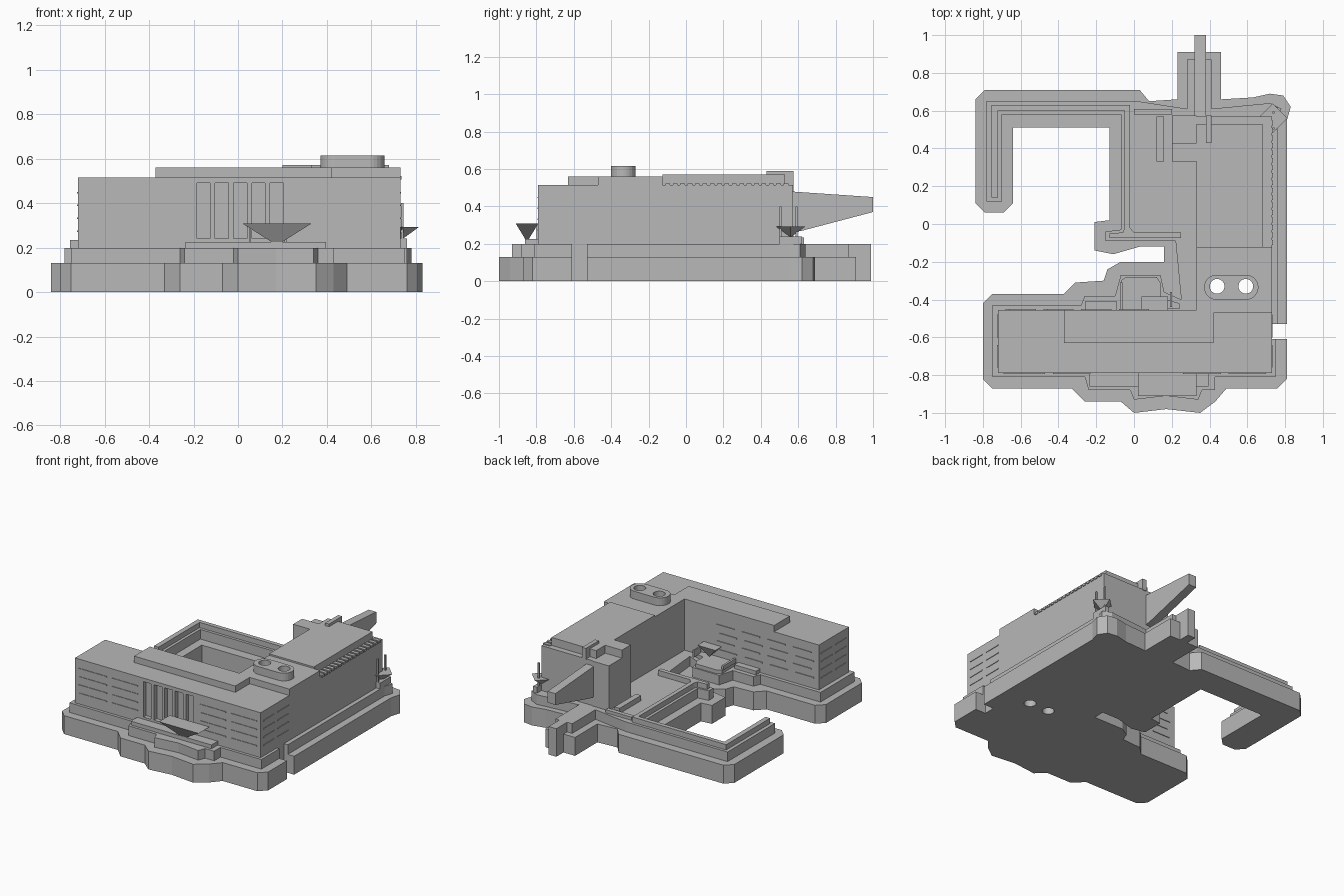
import bpy, bmesh, math

old = bpy.data.objects.get("Cube")
if old:
    bpy.data.objects.remove(old)

stone = bpy.data.materials.new("stone_grey")
stone.use_nodes = True
GREY = (0.48, 0.48, 0.48, 1)
stone.diffuse_color = GREY
stone.node_tree.nodes["Principled BSDF"].inputs["Base Color"].default_value = GREY


def finish(name, bm):
    bmesh.ops.recalc_face_normals(bm, faces=bm.faces)
    mesh = bpy.data.meshes.new(name)
    bm.to_mesh(mesh)
    bm.free()
    mesh.materials.append(stone)
    ob = bpy.data.objects.new(name, mesh)
    bpy.context.collection.objects.link(ob)
    return ob


def prism(name, outline, z0, z1):
    """Extrude a plan outline from z0 up to z1."""
    bm = bmesh.new()
    face = bm.faces.new([bm.verts.new((x, y, z0)) for x, y in outline])
    new = bmesh.ops.extrude_face_region(bm, geom=[face])["geom"]
    verts = [v for v in new if isinstance(v, bmesh.types.BMVert)]
    bmesh.ops.translate(bm, verts=verts, vec=(0, 0, z1 - z0))
    return finish(name, bm)


def add_box(bm, x0, x1, y0, y1, z0, z1):
    made = bmesh.ops.create_cube(bm, size=1)["verts"]
    bmesh.ops.scale(bm, verts=made, vec=(x1 - x0, y1 - y0, z1 - z0))
    bmesh.ops.translate(bm, verts=made, vec=((x0 + x1) / 2, (y0 + y1) / 2, (z0 + z1) / 2))


def boxes(name, items):
    bm = bmesh.new()
    for item in items:
        add_box(bm, *item)
    return finish(name, bm)


def box(name, *size):
    return boxes(name, [size])


def fan_canopy(name, centre, tip, half_w, half_d, top, turn=0):
    """Upside-down pyramid with a flat top."""
    bm = bmesh.new()
    c, s = math.cos(turn), math.sin(turn)
    rim = []
    for i, j in ((-1, -1), (1, -1), (1, 1), (-1, 1)):
        px, py = i * half_w, j * half_d
        rim.append(bm.verts.new((centre[0] + c * px - s * py, centre[1] + s * px + c * py, top)))
    apex = bm.verts.new((centre[0], centre[1], tip))
    bm.faces.new(rim)
    for k in range(4):
        bm.faces.new((rim[k], rim[(k + 1) % 4], apex))
    return finish(name, bm)


def cut(ob, cutter):
    mod = ob.modifiers.new("cut", "BOOLEAN")
    mod.operation = "DIFFERENCE"
    mod.solver = "EXACT"
    mod.object = cutter


# Ground base with courtyard, notch and side gap
base = prism("ground_base", [
    (-.84, .66), (-.79, .71), (.03, .71), (.08, .65), (.23, .66), (.23, .91),
    (.46, .91), (.46, .66), (.63, .67), (.72, .69), (.79, .68), (.83, .62),
    (.81, .55), (.81, -.53), (.73, -.53), (.73, -.61), (.81, -.61), (.81, -.82),
    (.76, -.87), (.49, -.87), (.43, -.94), (.35, -1), (.17, -.98), (0, -1),
    (-.07, -.94), (-.26, -.94), (-.33, -.87), (-.75, -.87), (-.8, -.82), (-.8, -.42),
    (-.75, -.37), (-.37, -.37), (-.31, -.31), (-.16, -.3), (-.14, -.24), (-.07, -.2),
    (.16, -.2), (.16, -.12), (.03, -.12), (-.11, -.16), (-.21, -.14), (-.21, .01),
    (-.13, .02), (-.13, .51), (-.64, .51), (-.64, .11), (-.69, .06), (-.79, .06),
    (-.84, .11)], 0, .13)

# Second terrace level
front_tier = prism("front_terrace", [
    (-.75, -.81), (-.26, -.81), (-.24, -.88), (-.02, -.88), (0, -.93), (.17, -.91),
    (.34, -.93), (.36, -.88), (.43, -.88), (.43, -.81), (.75, -.81), (.75, -.61),
    (.73, -.61), (.73, -.4), (.25, -.4), (.16, -.36), (.14, -.27), (-.07, -.27),
    (-.1, -.38), (-.26, -.38), (-.28, -.43), (-.75, -.43)], .13, .198)
rear_tier = prism("plaza_terrace", [
    (.25, -.4), (.73, -.4), (.73, -.53), (.76, -.53), (.76, .55), (.78, .61), (.72, .64),
    (.41, .61), (.41, .87), (.28, .87), (.28, .61), (.02, .65), (-.78, .65), (-.78, .12),
    (-.7, .12), (-.7, .58), (-.07, .58), (-.07, -.03), (-.15, -.04), (-.15, -.09),
    (.22, -.09)], .13, .198)
wall = prism("garden_wall", [
    (-.755, .14), (-.72, .14), (-.72, .6), (-.05, .6), (-.05, -.02), (-.06, -.045),
    (-.13, -.05), (-.13, -.075), (.25, -.075), (.25, -.045), (0, -.045), (-.02, -.02),
    (-.02, .63), (-.755, .63)], .198, .235)
box("north_border", .0, .2, .58, .61, .19, .22)
box("plaza_bench", .12, .16, .33, .57, .19, .235)
box("east_curb", .73, .76, .5, .62, .19, .24)

# Front block, with tall recessed windows
front = box("front_block", -.72, .73, -.79, -.455, .19, .515)
recess = boxes("window_cutters", [
    (-.185 + i * .0825, -.125 + i * .0825, -.83, -.76, .24, .49) for i in range(5)])

# Rear wing and its roof levels
wing = box("rear_wing", .33, .73, -.456, .57, .19, .515)
box("stair_tower", .2, .331, .33, .575, .19, .515)
upper = prism("upper_roof", [
    (-.37, -.63), (.42, -.63), (.42, -.47), (.73, -.47), (.73, -.125), (.33, -.125),
    (.33, -.455), (-.37, -.455)], .514, .56)
prism("wing_roof", [
    (.33, -.125), (.68, -.125), (.68, .53), (.33, .53), (.33, .43), (.2, .43),
    (.2, .33), (.33, .33)], .514, .571)
box("roof_beam", .38, .41, .43, .575, .51, .59)
boxes("eave_blocks", [
    (.68, .735, -.11 + i * .0395, -.085 + i * .0395, .505, .522) for i in range(17)])

# Rounded chimney with two open shafts
cx, cy, r, half = .515, -.335, .066, .078
pill = []
for side in (1, -1):
    for k in range(13):
        a = side * math.pi / 2 - math.pi / 2 + math.pi * (k / 12 - .5)
        pill.append((cx + side * half + r * math.cos(a), cy + r * math.sin(a)))
chimney = prism("chimney", pill, .555, .615)
bm = bmesh.new()
for x in (.44, .592):
    shaft = bmesh.ops.create_cone(bm, segments=28, radius1=.039, radius2=.039,
                                  depth=1.4, cap_ends=True)["verts"]
    bmesh.ops.translate(bm, verts=shaft, vec=(x, cy + .005, .3))
shafts = finish("shaft_cutters", bm)
cut(front, recess)
for ob in (base, rear_tier, wing, upper, chimney):
    cut(ob, shafts)
for helper in (recess, shafts):
    helper.hide_render = True
    helper.hide_viewport = True
    helper.display_type = "WIRE"

# Thin window ledges on the facades
ledges = []
for row in range(4):
    z = .27 + row * .058
    for x0, x1 in ((-.69, -.47), (-.43, -.23), (.26, .46), (.5, .7)):
        ledges.append((x0, x1, -.794, -.785, z, z + .007))
    for k in range(4):
        x0 = -.68 + k * .2 + row % 2 * .02
        ledges.append((x0, x0 + .14, -.46, -.45, z, z + .007))
    for y0, y1 in ((-.76, -.64), (-.6, -.48)):
        ledges.append((.725, .734, y0, y1, z, z + .007))
        ledges.append((-.724, -.715, y0, y1, z, z + .007))
boxes("window_ledges", ledges)

# Front entrance step and fan canopy
box("entrance_step", -.235, .395, -.86, -.78, .19, .225)
fan_canopy("front_canopy", (.175, -.85), .21, .155, .06, .308)
boxes("front_canopy_posts", [(x, x + .008, -.8, -.79, .2, .3) for x in (.05, .21)])

# Corner canopy on the east side
fan_canopy("corner_canopy", (.735, .56), .235, .055, .055, .292, math.pi / 4)
boxes("corner_canopy_posts", [
    (.732, .744, .5, .51, .2, .4), (.732, .744, .585, .595, .2, .4)])

# Courtyard entrance
box("court_step", -.26, -.09, -.456, -.41, .19, .225)
prism("court_porch", [(-.07, -.45), (-.07, -.3), (-.04, -.28), (.12, -.28),
                      (.14, -.31), (.14, -.39), (.24, -.42), (.24, -.45)], .19, .225)
fan_canopy("court_canopy", (.11, -.42), .225, .07, .035, .3)
boxes("court_canopy_posts", [
    (-.075, -.06, -.45, -.31, .22, .25), (.19, .2, -.44, -.36, .22, .27)])

# Sloping bridge and its pier
ramp = prism("bridge_ramp", [(.56, .26), (.62, .27), (1, .37), (1, .45), (.56, .48)], .32, .38)
for v in ramp.data.vertices:
    v.co = (v.co.z, v.co.x, v.co.y)
box("bridge_pier", .32, .38, .6, .99, 0, .198)
